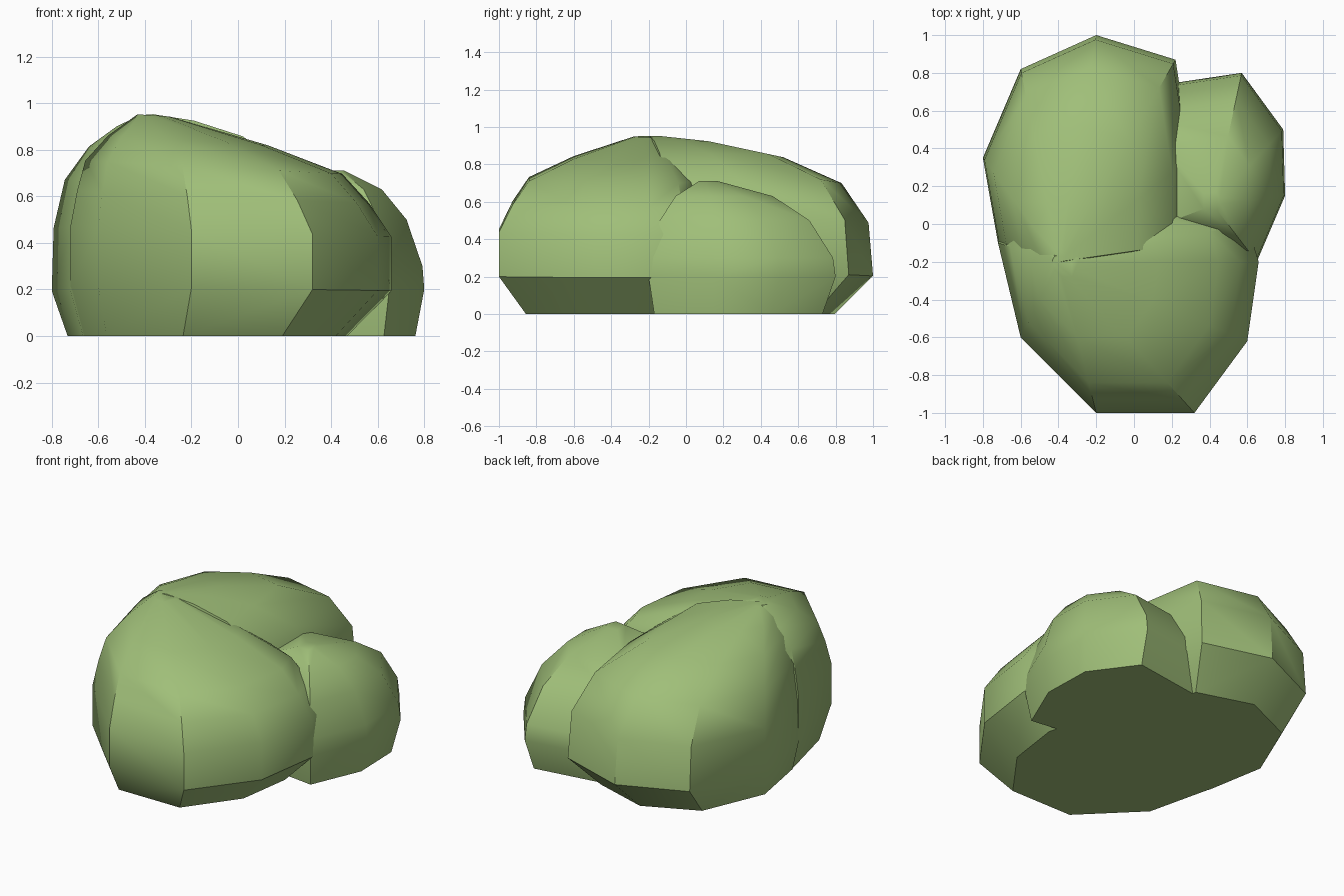
import bpy
import bmesh
import math

cube = bpy.data.objects.get("Cube")
if cube:
    bpy.data.objects.remove(cube, do_unlink=True)

# Single leaf colour
green = bpy.data.materials.new("leaf green")
leaf = (0.35, 0.52, 0.19, 1)
green.diffuse_color = leaf
green.use_nodes = True
shader = green.node_tree.nodes["Principled BSDF"]
shader.inputs["Base Color"].default_value = leaf
shader.inputs["Roughness"].default_value = 0.9


def lobe(name, outline, crown, profile, tilt=0):
    """Faceted mound: the outline is drawn in toward the crown at each
    (height, spread) of the profile, then wrapped in a convex skin.
    The tilt raises the side toward +x."""
    crown_x, crown_y = crown
    bm = bmesh.new()
    for height, spread in profile:
        for x, y in outline:
            ring_x = crown_x + (x - crown_x) * spread
            ring_y = crown_y + (y - crown_y) * spread
            ring_z = height * (1 + tilt * (ring_x - crown_x))
            bm.verts.new((ring_x, ring_y, ring_z))
    bmesh.ops.convex_hull(bm, input=bm.verts)
    loose = [v for v in bm.verts if not v.link_faces]
    bmesh.ops.delete(bm, geom=loose, context='VERTS')
    bmesh.ops.recalc_face_normals(bm, faces=bm.faces)
    mesh = bpy.data.meshes.new(name)
    bm.to_mesh(mesh)
    bm.free()
    mesh.materials.append(green)
    mesh.shade_smooth()
    mesh.set_sharp_from_angle(angle=math.radians(36))
    obj = bpy.data.objects.new(name, mesh)
    bpy.context.scene.collection.objects.link(obj)


# The front and back lobes share one crown and overlap along a side seam
main_crown = (-.4, -.2)
seam_point = (-.72, -.1)

# Back lobe: tall rounded mound, higher toward the cleft
lobe("back_lobe",
     outline=[(-.6, -.3), seam_point, (-.8, .35), (-.6, .82), (-.2, 1),
              (.22, .87), (.3, .35), (.3, -.1)],
     crown=main_crown,
     profile=[(0, .83), (.2, 1), (.48, .98), (.69, .86), (.83, .6),
              (.91, .3), (.95, .05)],
     tilt=.08)

# Front lobe: broad mound with a steep face, tucked into the back lobe
lobe("front_lobe",
     outline=[(-.6, .1), seam_point, (-.6, -.6), (-.2, -1), (.32, -1),
              (.6, -.62), (.66, -.2), (.6, 0), (.3, .1)],
     crown=main_crown,
     profile=[(0, .82), (.21, 1), (.46, 1), (.61, .91), (.74, .8),
              (.85, .5), (.95, .1)],
     tilt=-.07)

# Side lobe: small mound nestled in the cleft, rooted under the back lobe
lobe("side_lobe",
     outline=[(-.1, .7), (.57, .8), (.79, .5), (.8, .15), (.65, -.2),
              (-.1, -.1)],
     crown=(.42, .1),
     profile=[(0, .9), (.2, 1), (.3, .98), (.5, .8), (.63, .52), (.71, .1)])
